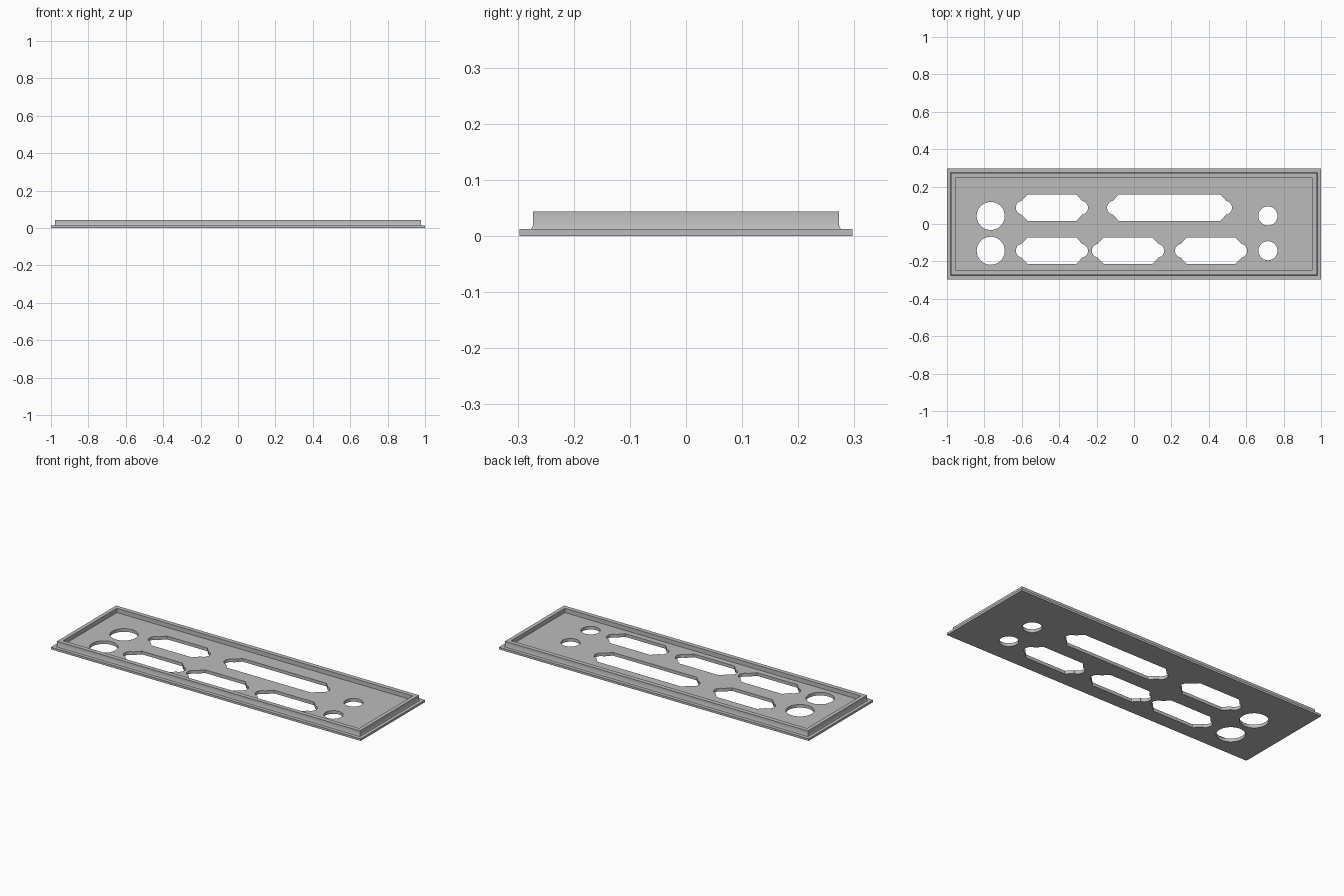
import bpy, bmesh
from math import cos, sin, radians

cube = bpy.data.objects.get("Cube")
if cube:
    bpy.data.objects.remove(cube, do_unlink=True)

FLOOR, LIP, TOP = 0.0185, 0.0125, 0.0435

metal = bpy.data.materials.new("plain grey")
metal.use_nodes = True
grey = (0.5, 0.5, 0.5, 1)
metal.diffuse_color = grey
metal.node_tree.nodes["Principled BSDF"].inputs["Base Color"].default_value = grey


def make_object(name, bm):
    bmesh.ops.recalc_face_normals(bm, faces=bm.faces)
    mesh = bpy.data.meshes.new(name)
    bm.to_mesh(mesh)
    bm.free()
    mesh.materials.append(metal)
    obj = bpy.data.objects.new(name, mesh)
    bpy.context.collection.objects.link(obj)
    return obj


def arc(cx, r, start, end, steps):
    angles = [radians(start + (end - start) * i / steps) for i in range(steps + 1)]
    return [(cx + r * cos(a), r * sin(a)) for a in angles]


def round_outline(r):
    return arc(0, r, 0, 354, 59)


def connector_outline(half):
    # Chamfered slot with a rounded screw ear at each end
    right = [(half - 0.063, -0.071), (half - 0.030, -0.036)]
    right += arc(half - 0.037, 0.037, -78, 78, 16)
    right += [(half - 0.030, 0.036), (half - 0.063, 0.071)]
    return right + [(-x, -y) for x, y in right]


def add_prism(bm, outline, cx, cy):
    rings = [[bm.verts.new((cx + x, cy + y, z)) for x, y in outline] for z in (-0.05, 0.1)]
    bm.faces.new(rings[0])
    bm.faces.new(rings[1])
    for i in range(len(outline)):
        j = (i + 1) % len(outline)
        bm.faces.new((rings[0][i], rings[0][j], rings[1][j], rings[1][i]))


# Plate: rectangular rings from the underside, over the rim, to the recessed floor
profile = [(1, 0.297, 0), (1, 0.297, LIP), (0.981, 0.276, LIP), (0.978, 0.273, FLOOR),
           (0.978, 0.273, TOP), (0.955, 0.247, TOP), (0.955, 0.247, FLOOR)]
bm = bmesh.new()
rings = [[bm.verts.new((sx * x, sy * y, z)) for sx, sy in ((-1, -1), (1, -1), (1, 1), (-1, 1))]
         for x, y, z in profile]
for a, b in zip(rings, rings[1:]):
    for i in range(4):
        j = (i + 1) % 4
        bm.faces.new((a[i], a[j], b[j], b[i]))
bm.faces.new(rings[0])
bm.faces.new(rings[-1])
plate = make_object("port_cover_plate", bm)

# Openings: two round sizes and two connector widths in two rows
big, small = round_outline(0.075), round_outline(0.051)
short, long = connector_outline(0.193), connector_outline(0.334)
upper, lower = 0.087, -0.143
bm = bmesh.new()
for y in (0.043, lower):
    add_prism(bm, big, -0.766, y)
    add_prism(bm, small, 0.716, y)
for x in (-0.439, -0.032, 0.412):
    add_prism(bm, short, x, lower)
add_prism(bm, short, -0.439, upper)
add_prism(bm, long, 0.19, upper)
cutter = make_object("opening_cutter", bm)
cutter.hide_render = True

# Cut the openings and drop the cutter
cut = plate.modifiers.new("openings", "BOOLEAN")
cut.operation = "DIFFERENCE"
cut.solver = "EXACT"
cut.object = cutter
bpy.context.view_layer.objects.active = plate
plate.select_set(True)
bpy.ops.object.modifier_apply(modifier=cut.name)
bpy.data.objects.remove(cutter, do_unlink=True)
bpy.ops.object.shade_smooth_by_angle(angle=radians(30))
